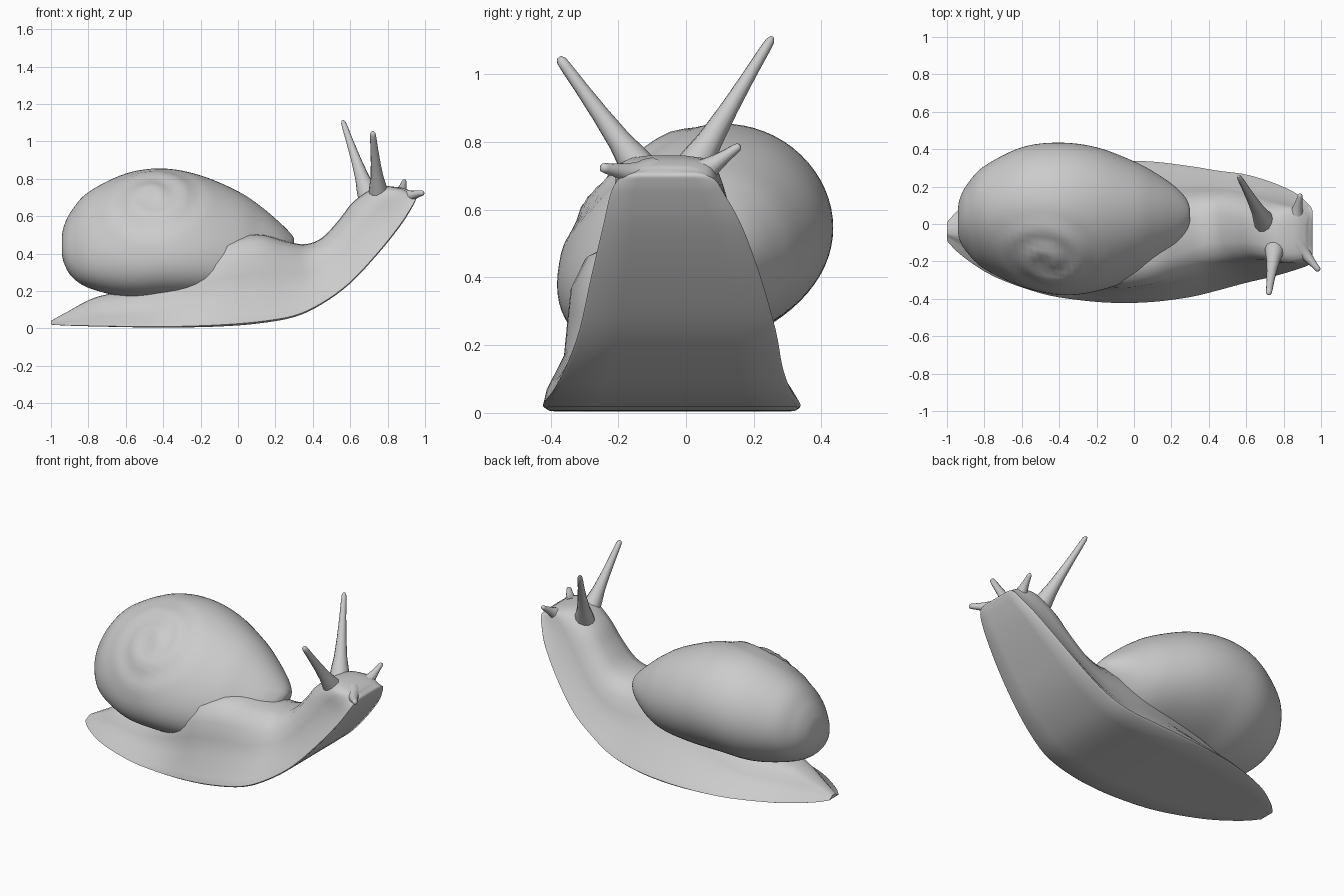
import bpy, bmesh, math
from mathutils import Vector

cube = bpy.data.objects.get("Cube")
if cube:
    bpy.data.objects.remove(cube)

grey = bpy.data.materials.new("snail grey")
grey.use_nodes = True
grey.diffuse_color = (0.6, 0.6, 0.6, 1)
grey.node_tree.nodes["Principled BSDF"].inputs["Base Color"].default_value = (0.6, 0.6, 0.6, 1)


def spline(rows, steps):
    """Smooth interpolation through rows of numbers."""
    out = []
    for i in range(len(rows) - 1):
        a, b = rows[max(i - 1, 0)], rows[i]
        c, d = rows[i + 1], rows[min(i + 2, len(rows) - 1)]
        for s in range(steps):
            t = s / steps
            out.append([q + 0.5 * t * (r - p + t * (2*p - 5*q + 4*r - w + t * (3*(q - r) + w - p)))
                        for p, q, r, w in zip(a, b, c, d)])
    out.append(list(rows[-1]))
    return out


def loft(name, rings, angle=60):
    """Skin closed rings of points and cap both ends."""
    bm = bmesh.new()
    loops = [[bm.verts.new(p) for p in ring] for ring in rings]
    n = len(loops[0])
    for a, b in zip(loops, loops[1:]):
        for i in range(n):
            j = (i + 1) % n
            bm.faces.new((a[i], a[j], b[j], b[i]))
    bm.faces.new(loops[0])
    bm.faces.new(loops[-1])
    bmesh.ops.recalc_face_normals(bm, faces=bm.faces)
    mesh = bpy.data.meshes.new(name)
    bm.to_mesh(mesh)
    bm.free()
    mesh.materials.append(grey)
    obj = bpy.data.objects.new(name, mesh)
    bpy.context.collection.objects.link(obj)
    bpy.ops.object.select_all(action='DESELECT')
    obj.select_set(True)
    bpy.context.view_layer.objects.active = obj
    bpy.ops.object.shade_smooth_by_angle(angle=math.radians(angle))


# Body: sole x, sole z, back x, back z, centre y, sole half width, shoulder ratio, lean
body_rows = [
    (-1.0, .02, -1.0, .04, -.04, .05, .4, 0),
    (-.92, .015, -.91, .09, -.04, .13, .4, 0),
    (-.75, .01, -.75, .17, -.04, .24, .45, 0),
    (-.5, .005, -.5, .22, -.04, .33, .53, .01),
    (-.3, .005, -.3, .32, -.04, .365, .56, .05),
    (-.1, .01, -.1, .46, -.04, .38, .59, .1),
    (.1, .025, .1, .505, -.04, .375, .59, .08),
    (.3, .06, .26, .465, -.04, .35, .6, .03),
    (.45, .13, .36, .45, -.035, .32, .6, 0),
    (.6, .24, .45, .485, -.025, .29, .62, 0),
    (.75, .4, .54, .58, -.03, .25, .66, 0),
    (.87, .55, .62, .68, -.04, .205, .74, 0),
    (.93, .645, .74, .755, -.055, .168, .86, 0),
    (.95, .685, .85, .755, -.057, .145, .88, 0),
    (.955, .70, .91, .735, -.057, .12, .8, 0),
    (.95, .71, .93, .72, -.057, .09, .8, 0),
]


def body_ring(row):
    bx, bz, tx, tz, yc, hw, sh, lean = row
    half = [(0, 0), (.6, 0), (.97, 0), (1, .02), (.95, .11), (.4 + sh * .6, .33),
            (.15 + sh * .88, .55), (sh, .75), (sh * .75, .92), (sh * .4, .99), (0, 1)]
    full = half + [(-u, v) for u, v in half[-2:0:-1]]
    return [(bx + (tx - bx) * v, yc + hw * u - lean * v, bz + (tz - bz) * v) for u, v in full]


loft("body", [body_ring(r) for r in spline(body_rows, 4)], 50)

# Shell: x, top z, bottom z, far y, near y
shell_rows = [
    (-.942, .49, .40, .08, -.04),
    (-.93, .55, .35, .14, -.09),
    (-.89, .63, .28, .215, -.155),
    (-.8, .73, .22, .31, -.24),
    (-.6, .83, .17, .41, -.335),
    (-.4, .857, .17, .435, -.38),
    (-.2, .82, .17, .41, -.36),
    (0, .735, .18, .335, -.29),
    (.12, .655, .225, .27, -.215),
    (.22, .57, .31, .2, -.135),
    (.28, .51, .385, .135, -.05),
    (.3, .48, .43, .08, .015),
]


def shell_ring(row, n=72):
    x, top, low, far, near = row
    cz, rz, cy, ry = (top + low) / 2, (top - low) / 2, (far + near) / 2, (far - near) / 2
    ring = []
    for i in range(n):
        a = math.tau * i / n
        c = math.cos(a)
        y = cy + ry * c
        z = cz + rz * .97 * (math.sin(a) + .25 * c - .15 * c * c)
        # Shallow spiral whorls around the tilted spire axis
        dx, dy, dz = x + .46, y + .21, z - .72
        across, along = .8 * dy + .6 * dz, .8 * dz - .6 * dy
        rho = math.hypot(dx, across)
        if along > -.28:
            wave = math.sin(math.tau * rho / .14 - math.atan2(across, dx))
            lift = .01 * max(0, 1 - (rho / .34) ** 2) * wave
            y, z = y - .6 * lift, z + .8 * lift
        ring.append((x, y, z))
    return ring


loft("shell", [shell_ring(r) for r in spline(shell_rows, 6)])


def feeler(name, base, tip, r0, r1):
    """Tapered stalk with a flared root and a rounded tip."""
    base, tip = Vector(base), Vector(tip)
    axis = tip - base
    turn = axis.to_track_quat('Z', 'Y')
    rings = []
    for t, k in ((-.15, 1.5), (.05, 1.15), (.2, .75), (.45, .42), (.7, .2), (.9, .08), (.97, 0), (1, -.3)):
        r = max(r1 + (r0 - r1) * k, r1 * .5)
        rings.append([base + axis * t + turn @ Vector((r * math.cos(a), r * math.sin(a), 0))
                      for a in (math.tau * i / 12 for i in range(12))])
    loft(name, rings)


feeler("left_eye_stalk", (.69, .025, .73), (.56, .255, 1.11), .046, .013)
feeler("right_eye_stalk", (.75, -.15, .74), (.72, -.375, 1.05), .043, .015)
feeler("left_lower_feeler", (.865, .035, .70), (.89, .16, .79), .044, .011)
feeler("right_lower_feeler", (.885, -.125, .70), (.99, -.25, .725), .044, .013)
